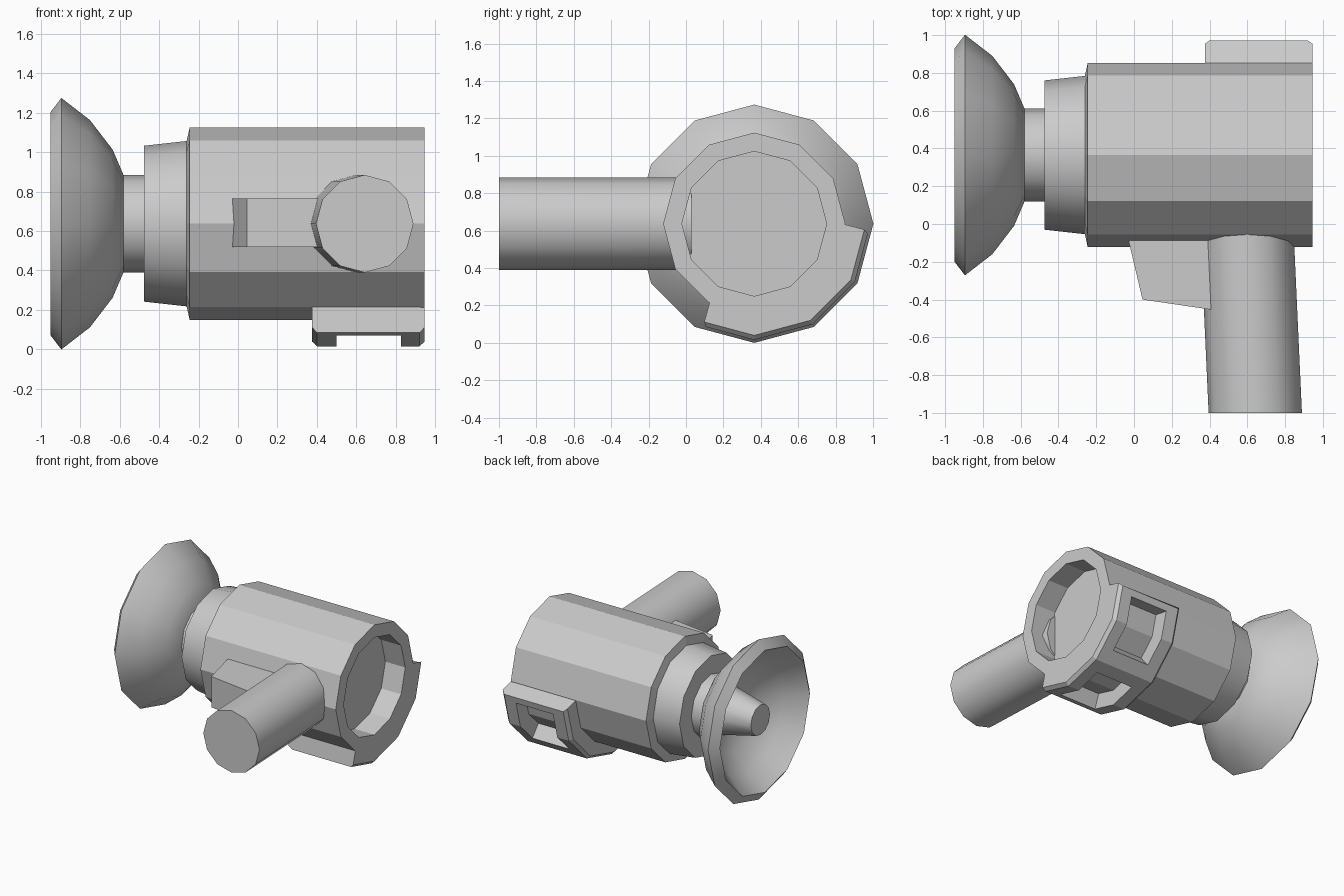
import bpy, bmesh
from math import cos, sin, radians

if "Cube" in bpy.data.objects:
    bpy.data.objects.remove(bpy.data.objects["Cube"], do_unlink=True)

AXIS_Y, AXIS_Z = 0.365, 0.637

grey = bpy.data.materials.new("plain_grey")
grey.use_nodes = True
grey.diffuse_color = (0.6, 0.6, 0.6, 1)
grey.node_tree.nodes["Principled BSDF"].inputs["Base Color"].default_value = (0.6, 0.6, 0.6, 1)


def finish(name, bm, smooth=False):
    bmesh.ops.recalc_face_normals(bm, faces=bm.faces)
    mesh = bpy.data.meshes.new(name)
    bm.to_mesh(mesh)
    bm.free()
    mesh.materials.append(grey)
    obj = bpy.data.objects.new(name, mesh)
    bpy.context.collection.objects.link(obj)
    if smooth:
        bpy.ops.object.select_all(action='DESELECT')
        obj.select_set(True)
        bpy.context.view_layer.objects.active = obj
        bpy.ops.object.shade_smooth_by_angle(angle=radians(32))
    return obj


def axis_point(x, r, a):
    """Point on a twelve-sided tube around the main axis."""
    r *= cos(radians(15)) / cos(radians(a % 30 - 15))
    return (x, AXIS_Y + r * cos(radians(a)), AXIS_Z + r * sin(radians(a)))


def bridge(bm, rings, wrap_rings, wrap_points):
    n, m = len(rings), len(rings[0])
    for i in range(n if wrap_rings else n - 1):
        for j in range(m if wrap_points else m - 1):
            a, b = rings[i], rings[(i + 1) % n]
            bm.faces.new((a[j], a[(j + 1) % m], b[(j + 1) % m], b[j]))


def lathe(name, profile, smooth=False):
    """Full turn of an open (x, radius) profile, capped at both ends."""
    bm = bmesh.new()
    rings = [[bm.verts.new(axis_point(x, r, a)) for a in range(0, 360, 30)]
             for x, r in profile]
    bridge(bm, rings, False, True)
    bm.faces.new(rings[0])
    bm.faces.new(rings[-1])
    return finish(name, bm, smooth)


def sector(name, profile, angles):
    """Partial turn of a closed (x, radius, end inset in degrees) profile."""
    bm = bmesh.new()
    rings = []
    for a in angles:
        side = 1 if a == angles[0] else -1 if a == angles[-1] else 0
        rings.append([bm.verts.new(axis_point(x, r, a - side * inset))
                      for x, r, inset in profile])
    bridge(bm, rings, False, True)
    bm.faces.new(rings[0])
    bm.faces.new(rings[-1])
    return finish(name, bm)


# Dish with a blunt cone inside its bowl
lathe("dish", [(-0.91, 0.12), (-0.64, 0.18), (-0.68, 0.31), (-0.80, 0.45),
               (-0.95, 0.565), (-0.895, 0.637), (-0.75, 0.525),
               (-0.635, 0.375), (-0.58, 0.247)], smooth=True)

# Neck and collar behind the dish
lathe("neck", [(-0.60, 0.247), (-0.46, 0.247)], smooth=True)
lathe("collar", [(-0.475, 0.395), (-0.25, 0.42)], smooth=True)

# Main barrel with a recessed rear end
lathe("barrel", [(-0.26, 0.42), (-0.245, 0.487), (0.945, 0.487),
                 (0.945, 0.387), (0.77, 0.387)])

# Raised clamp around the lower back of the barrel
clamp = sector("clamp", [(0.375, 0.47, 0), (0.375, 0.597, 3), (0.40, 0.621, 5),
                         (0.92, 0.621, 5), (0.945, 0.597, 3), (0.945, 0.47, 0)],
               range(0, -121, -30))

# Two windows cut through the clamp
for label, start in (("back", -10), ("bottom", -70)):
    cutter = sector(label + "_window_cutter",
                    [(0.50, 0.50, 0), (0.50, 0.75, 0), (0.825, 0.75, 0), (0.825, 0.50, 0)],
                    range(start, start - 41, -20))
    cutter.hide_render = True
    cutter.hide_set(True)
    cut = clamp.modifiers.new(label + "_window", 'BOOLEAN')
    cut.operation = 'DIFFERENCE'
    cut.solver = 'EXACT'
    cut.object = cutter

# Slightly slanted twelve-sided handle
bm = bmesh.new()
handle_rings = [[bm.verts.new((cx + 0.247 * cos(radians(a)), y, AXIS_Z + 0.247 * sin(radians(a))))
                 for a in range(0, 360, 30)] for cx, y in ((0.642, -1.0), (0.595, 0.03))]
bridge(bm, handle_rings, False, True)
for ring in handle_rings:
    bm.faces.new(ring)
finish("handle", bm, smooth=True)

# Wedge-shaped trigger guard beside the handle
bm = bmesh.new()
outline = [(-0.04, -0.04), (0.045, -0.4), (0.42, -0.455), (0.42, -0.04)]
guard_rings = [[bm.verts.new((x, y, z)) for x, y in outline] for z in (0.52, 0.765)]
bridge(bm, guard_rings, False, True)
for ring in guard_rings:
    bm.faces.new(ring)
finish("trigger_guard", bm)
